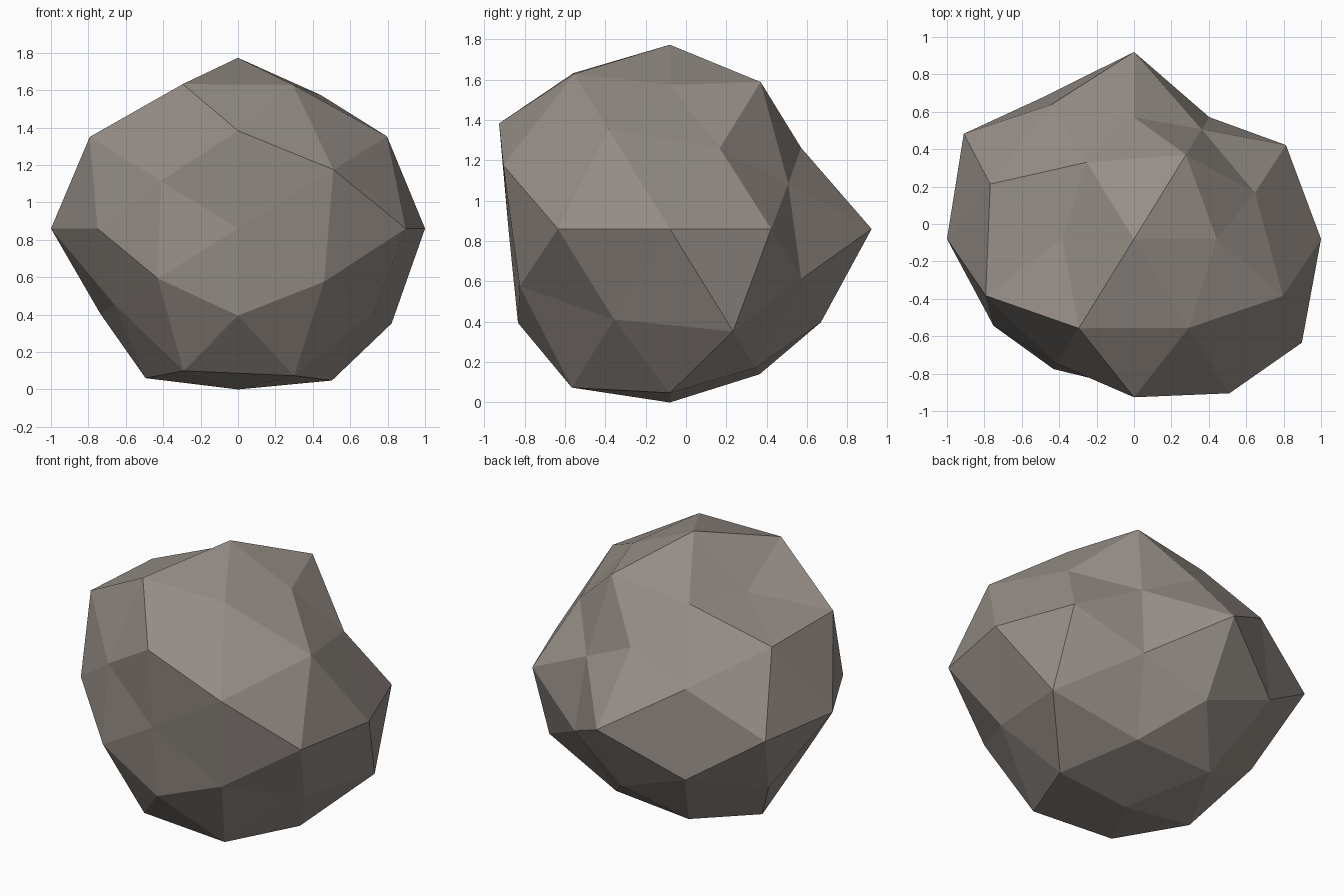
import bpy, bmesh
from itertools import product
from mathutils import Vector

if "Cube" in bpy.data.objects:
    bpy.data.objects.remove(bpy.data.objects["Cube"])

CENTRE = Vector((0, -0.08, 0.86))

# Sphere directions by symmetric family; radii follow sign order (+ before -, x then y then z)
P, Q = 0.5257, 0.8507
A, B, C = 0.309, 0.5, 0.809
FAMILIES = [
    ((1, 0, 0), (1.0, 1.0)),
    ((0, 1, 0), (1.0, 0.80)),
    ((0, 0, 1), (0.913, 0.86)),
    ((P, 0, Q), (0.84, 0.955, 0.73, 0.94)),
    ((0, Q, P), (0.765, 0.88, 0.995, 0.885)),
    ((Q, P, 0), (0.955, 1.055, 1.07, 0.883)),
    ((A, B, C), (0.90, 0.85, 0.95, 0.972, 0.82, 0.89, 0.955, 0.94)),
    ((C, A, B), (0.80, 1.015, 0.985, 0.897, 0.95, 0.91, 0.98, 0.815)),
    ((B, C, A), (0.725, 0.805, 1.02, 0.92, 0.887, 0.945, 0.825, 0.86)),
]

# Rounded 80-face ball from the hull of the directions, then dented radially
bm = bmesh.new()
points = []
for base, radii in FAMILIES:
    choices = [(1, -1) if c else (1,) for c in base]
    for signs, r in zip(product(*choices), radii):
        d = Vector([c * s for c, s in zip(base, signs)]).normalized()
        points.append((bm.verts.new(d), d, r))
bmesh.ops.convex_hull(bm, input=bm.verts[:])
for v, d, r in points:
    v.co = CENTRE + d * r
bmesh.ops.recalc_face_normals(bm, faces=bm.faces[:])

mesh = bpy.data.meshes.new("boulder")
bm.to_mesh(mesh)
bm.free()
boulder = bpy.data.objects.new("boulder", mesh)
bpy.context.collection.objects.link(boulder)

# Stone colour
stone = bpy.data.materials.new("warm grey stone")
stone.diffuse_color = (0.305, 0.27, 0.243, 1)
stone.use_nodes = True
stone.node_tree.nodes["Principled BSDF"].inputs["Base Color"].default_value = stone.diffuse_color
mesh.materials.append(stone)
